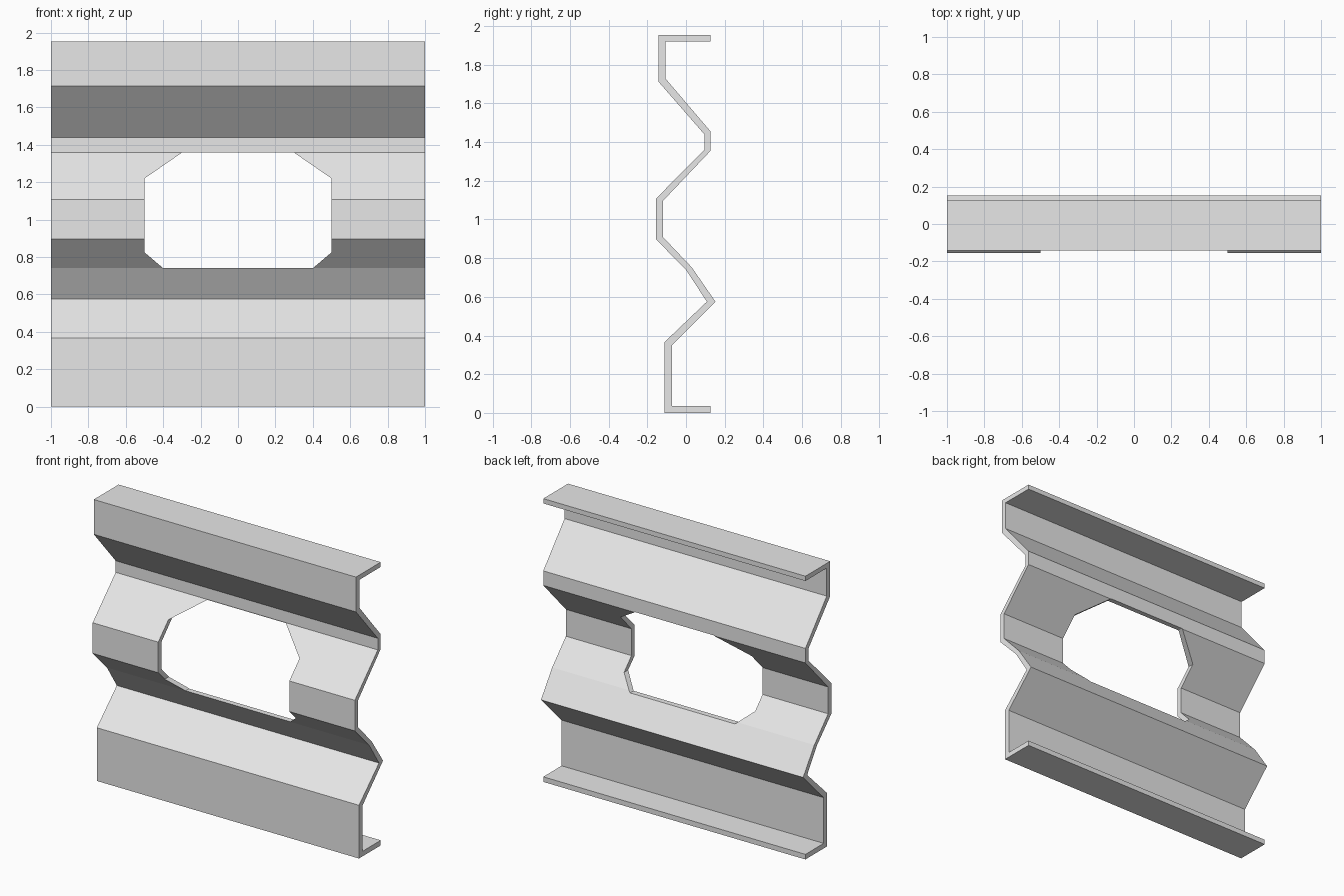
import bpy
import bmesh

if "Cube" in bpy.data.objects:
    bpy.data.objects.remove(bpy.data.objects["Cube"], do_unlink=True)

# Folded sheet section as (y, z): front side upward, then back side downward
FRONT = [(0.127, 0), (-0.11, 0), (-0.11, 0.367), (0.108, 0.575), (0.0, 0.74),
         (-0.155, 0.897), (-0.155, 1.108), (0.095, 1.36), (0.095, 1.44),
         (-0.143, 1.713), (-0.143, 1.953), (0.127, 1.953)]
BACK = [(0.127, 0.035), (-0.072, 0.035), (-0.072, 0.35), (0.152, 0.575), (0.03, 0.752),
        (-0.12, 0.91), (-0.12, 1.095), (0.127, 1.355), (0.127, 1.455),
        (-0.105, 1.727), (-0.105, 1.92), (0.127, 1.92)]

# Right half of the opening as (x, z), mirrored for the other half
HALF_OPENING = [(0.4, 0.74), (0.5, 0.825), (0.5, 1.22), (0.3, 1.358)]


def prism(name, loop_a, loop_b):
    """Solid between two matching closed loops of 3D points."""
    bm = bmesh.new()
    a = [bm.verts.new(p) for p in loop_a]
    b = [bm.verts.new(p) for p in loop_b]
    bm.faces.new(a)
    bm.faces.new(b[::-1])
    for i in range(len(a)):
        j = (i + 1) % len(a)
        bm.faces.new((a[i], b[i], b[j], a[j]))
    bmesh.ops.recalc_face_normals(bm, faces=bm.faces)
    mesh = bpy.data.meshes.new(name)
    bm.to_mesh(mesh)
    bm.free()
    obj = bpy.data.objects.new(name, mesh)
    bpy.context.collection.objects.link(obj)
    return obj


# Plain grey metal
grey = bpy.data.materials.new("light grey")
grey.use_nodes = True
color = (0.8, 0.8, 0.8, 1)
grey.diffuse_color = color
grey.node_tree.nodes["Principled BSDF"].inputs["Base Color"].default_value = color

# Folded panel running the full width
section = FRONT + BACK[::-1]
panel = prism("folded_panel", [(-1, y, z) for y, z in section], [(1, y, z) for y, z in section])
panel.data.materials.append(grey)

# Eight-sided opening cut straight through the middle
outline = HALF_OPENING + [(-x, z) for x, z in reversed(HALF_OPENING)]
cutter = prism("opening_cutter", [(x, -0.5, z) for x, z in outline],
               [(x, 0.5, z) for x, z in outline])
cutter.data.materials.append(grey)
cutter.hide_render = True

cut = panel.modifiers.new("opening", 'BOOLEAN')
cut.operation = 'DIFFERENCE'
cut.solver = 'EXACT'
cut.object = cutter
bpy.context.view_layer.objects.active = panel
bpy.ops.object.modifier_apply(modifier=cut.name)
bpy.data.objects.remove(cutter, do_unlink=True)
